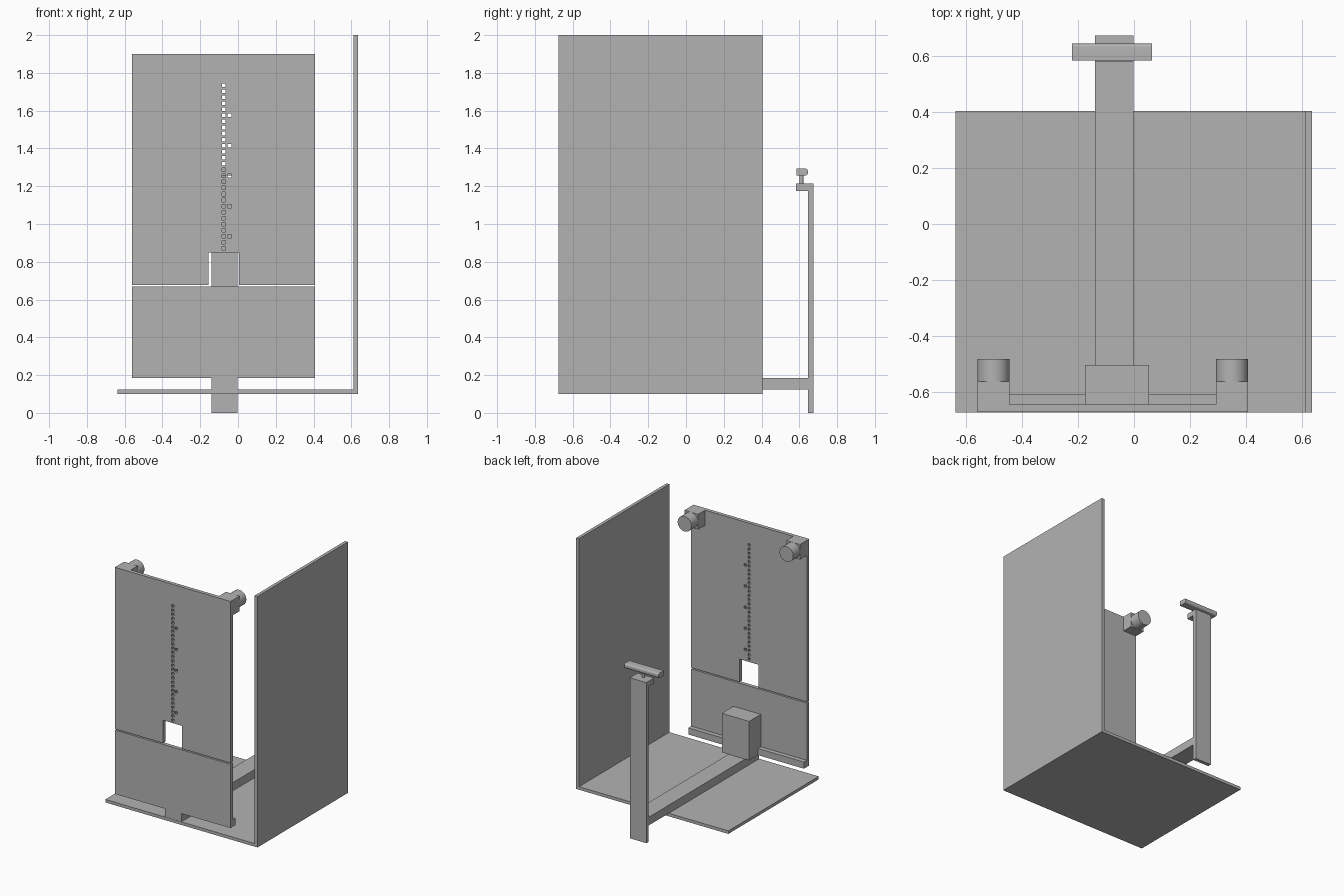
import bpy, bmesh, math
from mathutils import Matrix, Vector

if "Cube" in bpy.data.objects:
    bpy.data.objects.remove(bpy.data.objects["Cube"], do_unlink=True)

grey = bpy.data.materials.new("plain_grey")
grey.use_nodes = True
COLOUR = (0.45, 0.45, 0.45, 1)
grey.diffuse_color = COLOUR
grey.node_tree.nodes["Principled BSDF"].inputs["Base Color"].default_value = COLOUR


def add_box(bm, x, y, z):
    """Add a box given by its (min, max) range on each axis."""
    size = Vector((x[1] - x[0], y[1] - y[0], z[1] - z[0]))
    mid = Vector((sum(x) / 2, sum(y) / 2, sum(z) / 2))
    bmesh.ops.create_cube(bm, size=1, matrix=Matrix.Translation(mid) @ Matrix.Diagonal(size.to_4d()))


def finish(name, bm, smooth=False):
    mesh = bpy.data.meshes.new(name)
    bm.to_mesh(mesh)
    bm.free()
    mesh.materials.append(grey)
    obj = bpy.data.objects.new(name, mesh)
    bpy.context.collection.objects.link(obj)
    if smooth:
        bpy.ops.object.select_all(action='DESELECT')
        obj.select_set(True)
        bpy.context.view_layer.objects.active = obj
        bpy.ops.object.shade_smooth_by_angle(angle=math.radians(35))
    return obj


def box(name, x, y, z):
    bm = bmesh.new()
    add_box(bm, x, y, z)
    return finish(name, bm)


def cylinder(name, centre, radius, depth, axis):
    bm = bmesh.new()
    turn = Matrix.Rotation(math.pi / 2, 4, 'X') if axis == 'Y' else Matrix()
    bmesh.ops.create_cone(bm, cap_ends=True, segments=48, radius1=radius, radius2=radius,
                          depth=depth, matrix=Matrix.Translation(centre) @ turn)
    return finish(name, bm, True)


# Base plate and tall side wall
box("base_plate", (-0.638, 0.612), (-0.675, 0.405), (0.10, 0.123))
box("side_wall", (0.612, 0.636), (-0.675, 0.405), (0.10, 2.0))

# Front panel in two pieces with a narrow gap
PANEL_X, PANEL_Y = (-0.56, 0.408), (-0.673, -0.645)
box("lower_front_panel", PANEL_X, PANEL_Y, (0.185, 0.668))
upper = box("upper_front_panel", PANEL_X, PANEL_Y, (0.677, 1.90))
box("panel_ledge", PANEL_X, (-0.645, -0.61), (0.185, 0.235))

# Cut the window and the rows of small square holes
bm = bmesh.new()
cut_y = (-0.75, -0.55)
add_box(bm, (-0.157, 0.004), cut_y, (0.64, 0.85))
h = 0.0095
for i in range(28):
    z = 1.735 - 0.032 * i
    columns = [-0.076] + ([-0.045] if i in (5, 10, 15, 20, 25) else [])
    for x in columns:
        add_box(bm, (x - h, x + h), cut_y, (z - h, z + h))
cutter = finish("hole_cutter", bm)
cutter.hide_render = True
mod = upper.modifiers.new("holes", 'BOOLEAN')
mod.operation, mod.solver, mod.object = 'DIFFERENCE', 'EXACT', cutter
bpy.context.view_layer.objects.active = upper
bpy.ops.object.modifier_apply(modifier=mod.name)
bpy.data.objects.remove(cutter, do_unlink=True)

# Lamp blocks with round heads on the upper corners
for side, x0 in (("right", -0.56), ("left", 0.293)):
    box(side + "_lamp_block", (x0, x0 + 0.115), (-0.645, -0.563), (1.785, 1.90))
    cylinder(side + "_lamp_head", (x0 + 0.0575, -0.523, 1.8425), 0.0573, 0.08, 'Y')

# Box behind the lower panel
box("rear_box", (-0.175, 0.054), (-0.645, -0.505), (0.185, 0.48))

# Long arm, upright post and top bracket
ARM_X = (-0.14, -0.002)
box("long_arm", ARM_X, (-0.673, 0.647), (0.123, 0.185))
box("upright_post", ARM_X, (0.647, 0.675), (0.0, 1.215))
box("top_bracket", ARM_X, (0.582, 0.647), (1.175, 1.215))

# Rest bar on a short stem, rounded along its back edges
cylinder("rest_stem", (-0.071, 0.611, 1.235), 0.011, 0.05, 'Z')
bm = bmesh.new()
add_box(bm, (-0.222, 0.065), (0.584, 0.645), (1.256, 1.293))
back_edges = [e for e in bm.edges
              if all(v.co.y > 0.64 for v in e.verts)
              and abs(e.verts[0].co.x - e.verts[1].co.x) > 0.1]
bmesh.ops.bevel(bm, geom=back_edges, offset=0.013, segments=6, profile=0.5, affect='EDGES')
finish("rest_bar", bm, True)
